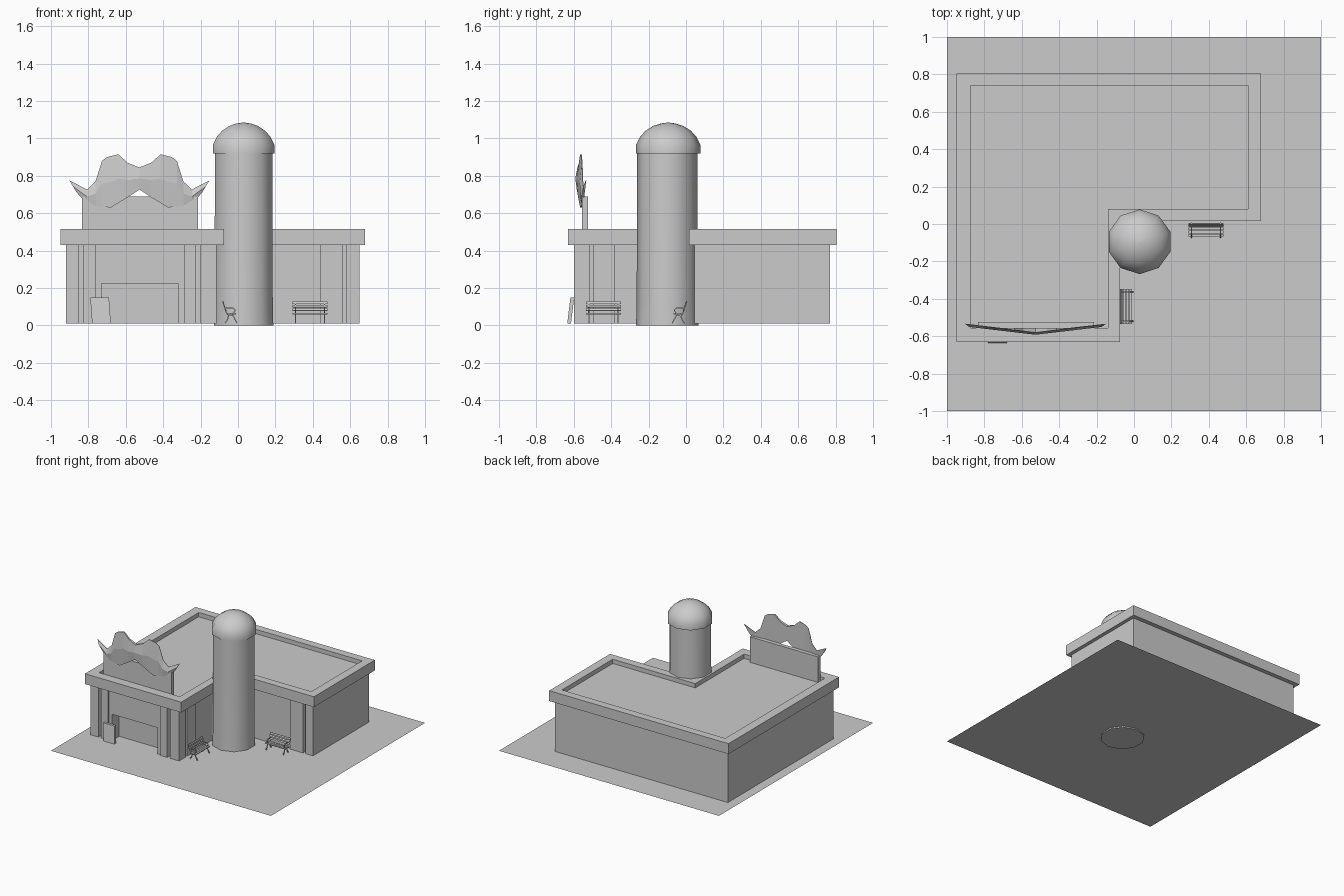
import bpy, bmesh, math
from mathutils import Vector, Matrix

cube = bpy.data.objects.get("Cube")
if cube:
    bpy.data.objects.remove(cube)

grey = bpy.data.materials.new("plain_grey")
grey.use_nodes = True
grey.diffuse_color = (0.6, 0.6, 0.6, 1)
grey.node_tree.nodes["Principled BSDF"].inputs["Base Color"].default_value = (0.6, 0.6, 0.6, 1)


def finish(name, bm):
    bmesh.ops.recalc_face_normals(bm, faces=bm.faces)
    mesh = bpy.data.meshes.new(name)
    bm.to_mesh(mesh)
    bm.free()
    mesh.materials.append(grey)
    ob = bpy.data.objects.new(name, mesh)
    bpy.context.collection.objects.link(ob)
    return ob


def prism(name, outline, z0, z1):
    """Upright solid over a plan outline."""
    bm = bmesh.new()
    base = bm.faces.new([bm.verts.new((x, y, z0)) for x, y in outline])
    top = bmesh.ops.extrude_face_region(bm, geom=[base])["geom"]
    bmesh.ops.translate(bm, vec=(0, 0, z1 - z0),
                        verts=[v for v in top if isinstance(v, bmesh.types.BMVert)])
    return finish(name, bm)


def box(name, x0, x1, y0, y1, z0, z1):
    return prism(name, [(x0, y0), (x1, y0), (x1, y1), (x0, y1)], z0, z1)


def cut(ob, cutter):
    mod = ob.modifiers.new("cut", "BOOLEAN")
    mod.operation, mod.solver, mod.object = "DIFFERENCE", "EXACT", cutter
    bpy.context.view_layer.objects.active = ob
    bpy.ops.object.modifier_apply(modifier=mod.name)
    bpy.data.objects.remove(cutter)


def l_plan(x0, x1, y0, y1, nx, ny):
    """L-shaped plan with its front corner on +x left out."""
    return [(x0, y0), (nx, y0), (nx, ny), (x1, ny), (x1, y1), (x0, y1)]


def lathe(name, profile, sides, centre):
    bm = bmesh.new()
    rings = []
    for r, z in profile:
        rings.append([bm.verts.new((centre[0] + r * math.cos(a), centre[1] + r * math.sin(a), z))
                      for a in (math.pi / 2 + math.tau * i / sides for i in range(sides))])
    for low, high in zip(rings, rings[1:]):
        for i in range(sides):
            j = (i + 1) % sides
            bm.faces.new((low[i], low[j], high[j], high[i]))
    bm.faces.new(rings[0])
    bm.faces.new(rings[-1])
    ob = finish(name, bm)
    bpy.ops.object.select_all(action="DESELECT")
    ob.select_set(True)
    bpy.context.view_layer.objects.active = ob
    bpy.ops.object.shade_smooth_by_angle(angle=math.radians(42))
    return ob


# Ground sheet
bm = bmesh.new()
bmesh.ops.create_grid(bm, x_segments=1, y_segments=1, size=1,
                      matrix=Matrix.Translation((0, 0, 0.01)))
finish("ground", bm)

# Walls with corner grooves, shallow entrance panel and doorway recess
walls = prism("walls", l_plan(-0.92, 0.65, -0.6, 0.77, -0.115, 0.045), 0.01, 0.435)
for x0, x1, y0, y1, top in [
    (-0.85, -0.825, -0.7, -0.56, 0.431),
    (-0.225, -0.2, -0.7, -0.56, 0.431),
    (-0.76, -0.285, -0.7, -0.59, 0.431),
    (-0.73, -0.32, -0.7, -0.5, 0.225),
    (-0.15, 0, -0.515, -0.495, 0.431),
    (0.56, 0.58, -0.1, 0.08, 0.431),
    (-0.1, 0.44, -0.1, 0.055, 0.431),
    (-0.125, 0, -0.38, 0, 0.431),
]:
    cut(walls, box("wall_cutter", x0, x1, y0, y1, -0.1, top))

# Roof slab with raised rim
roof = prism("roof", l_plan(-0.95, 0.68, -0.63, 0.805, -0.075, 0.015), 0.43, 0.515)
cut(roof, prism("roof_cutter", l_plan(-0.875, 0.61, -0.555, 0.74, -0.14, 0.08), 0.48, 0.6))

# Round tower and its dome
lathe("tower", [(0.167, 0), (0.164, 0.1), (0.161, 0.93)], 10, (0.03, -0.1))
lathe("tower_dome", [(0.173, 0.92), (0.173, 0.965), (0.15, 1.01), (0.12, 1.042),
                     (0.08, 1.067), (0.04, 1.08), (0.004, 1.085)], 10, (0.03, -0.095))

# Sign board and the wavy, bowed sign on it
box("sign_board", -0.835, -0.215, -0.555, -0.523, 0.475, 0.69)
top_edge = [(0, 0.845), (0.063, 0.87), (0.113, 0.915), (0.173, 0.90), (0.2, 0.88),
            (0.235, 0.77), (0.28, 0.727), (0.374, 0.775)]
low_edge = [(0, 0.727), (0.063, 0.685), (0.113, 0.655), (0.153, 0.63), (0.2, 0.637),
            (0.235, 0.642), (0.28, 0.65), (0.335, 0.71)]
bm = bmesh.new()
for side in (1, -1):
    columns = []
    for (tx, tz), (lx, lz) in zip(top_edge, low_edge):
        def bow(x):
            return -0.592 + 0.044 * x / 0.374
        mid = ((tx + lx) / 2, (tz + lz) / 2)
        pts = [(lx, bow(lx) + 0.008, lz), (mid[0], bow(mid[0]), mid[1]),
               (tx, bow(tx) + 0.012, tz),
               (tx, max(bow(tx) + 0.015, -0.557), tz), (lx, max(bow(lx) + 0.011, -0.557), lz)]
        columns.append([bm.verts.new((-0.527 + side * x, y, z)) for x, y, z in pts])
    for a, b in zip(columns, columns[1:]):
        for i in range(5):
            j = (i + 1) % 5
            bm.faces.new((a[i], a[j], b[j], b[i]))
    bm.faces.new(columns[-1])
bmesh.ops.remove_doubles(bm, verts=bm.verts, dist=0.0005)
finish("wavy_sign", bm)

# Notice board leaning by the entrance
bm = bmesh.new()
front = [bm.verts.new(p) for p in ((-0.78, -0.635, 0.01), (-0.68, -0.635, 0.01),
                                   (-0.69, -0.618, 0.15), (-0.79, -0.618, 0.15))]
back = [bm.verts.new(v.co + Vector((0, 0.02, 0))) for v in front]
bm.faces.new(front)
bm.faces.new(back)
for i in range(4):
    j = (i + 1) % 4
    bm.faces.new((front[i], front[j], back[j], back[i]))
finish("notice_board", bm)


# Benches: local x is length, local -y is the sitting side
def bar(bm, a, b, width, thick):
    a, b = Vector(a), Vector(b)
    turn = (b - a).to_track_quat("Z", "X").to_matrix().to_4x4()
    size = Matrix.Diagonal((thick, width, (b - a).length, 1))
    bmesh.ops.create_cube(bm, size=1, matrix=Matrix.Translation((a + b) / 2) @ turn @ size)


def bench(name, place):
    bm = bmesh.new()
    for y in (-0.028, -0.01, 0.008):
        bmesh.ops.create_cube(bm, size=1, matrix=Matrix.Translation((0, y, 0.062))
                              @ Matrix.Diagonal((0.187, 0.014, 0.007, 1)))
    for y, z in ((0.021, 0.085), (0.027, 0.103), (0.033, 0.121)):
        bmesh.ops.create_cube(bm, size=1, matrix=Matrix.Translation((0, y, z))
                              @ Matrix.Rotation(-0.3, 4, "X")
                              @ Matrix.Diagonal((0.187, 0.005, 0.013, 1)))
    for x in (-0.078, 0.078):
        path = [(-0.04, 0.012), (-0.03, 0.032), (-0.016, 0.056), (0.014, 0.058), (0.037, 0.13)]
        rear_leg = [(0.004, 0.056), (0.01, 0.035), (0.024, 0.012)]
        arm = [(-0.016, 0.06), (-0.03, 0.08), (-0.02, 0.092), (0.022, 0.094)]
        for line in (path, rear_leg, arm):
            for p, q in zip(line, line[1:]):
                bar(bm, (x, *p), (x, *q), 0.006, 0.006)
    ob = finish(name, bm)
    ob.matrix_world = place
    return ob


bench("right_wing_bench", Matrix.Translation((0.385, -0.033, 0)))
bench("front_wing_bench", Matrix.Translation((-0.045, -0.442, 0)) @ Matrix.Rotation(math.pi / 2, 4, "Z"))
